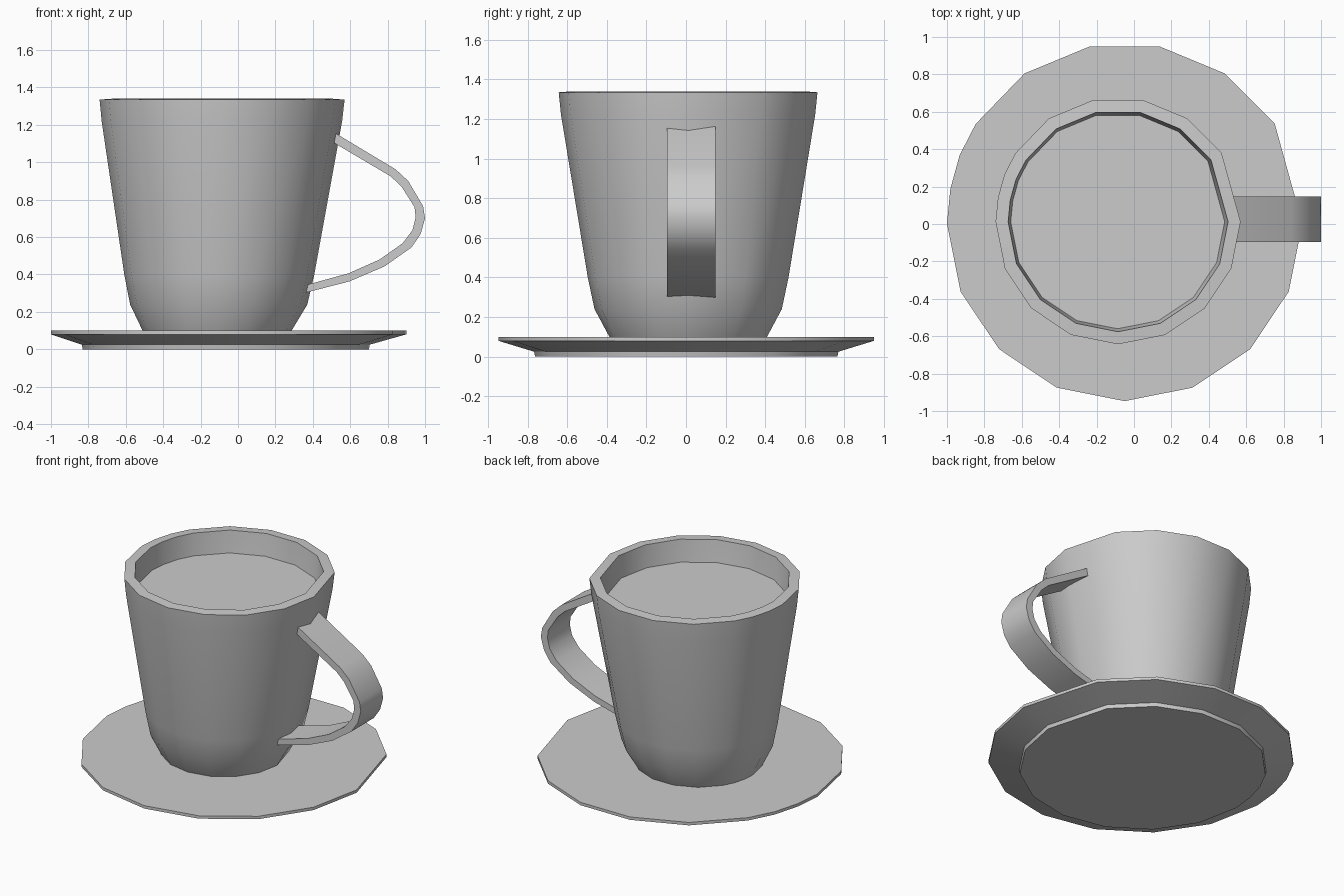
import bpy, bmesh, math

cube = bpy.data.objects.get("Cube")
if cube:
    bpy.data.objects.remove(cube, do_unlink=True)

grey = bpy.data.materials.new("plain grey")
grey.use_nodes = True
colour = (0.6, 0.6, 0.6, 1)
grey.diffuse_color = colour
grey.node_tree.nodes["Principled BSDF"].inputs["Base Color"].default_value = colour

# Uneven polygon shared by every round part: 22.5 degree steps, back half offset
STEP = 22.5
OUTLINE = [(0, 1.0)]
OUTLINE += [(STEP * (k + 1.5), 1.015) for k in range(5)]
OUTLINE += [(146.25, 1.008), (157.5, 1.005), (168.75, 1.0)]
OUTLINE += [(180 + STEP * k, 1.0) for k in range(8)]


def finish(name, bm, angle=32):
    bmesh.ops.recalc_face_normals(bm, faces=bm.faces[:])
    mesh = bpy.data.meshes.new(name)
    bm.to_mesh(mesh)
    bm.free()
    mesh.materials.append(grey)
    obj = bpy.data.objects.new(name, mesh)
    bpy.context.collection.objects.link(obj)
    bpy.ops.object.select_all(action="DESELECT")
    obj.select_set(True)
    bpy.context.view_layer.objects.active = obj
    bpy.ops.object.shade_smooth_by_angle(angle=math.radians(angle))
    return obj


def loft(name, rings, cy):
    """Skin (centre x, radius, z) rings and cap both ends."""
    bm = bmesh.new()
    loops = []
    for cx, radius, z in rings:
        loops.append([bm.verts.new((cx + radius * f * math.cos(math.radians(a)),
                                    cy + radius * f * math.sin(math.radians(a)), z))
                      for a, f in OUTLINE])
    n = len(OUTLINE)
    for low, high in zip(loops, loops[1:]):
        for i in range(n):
            j = (i + 1) % n
            bm.faces.new((low[i], low[j], high[j], high[i]))
    bm.faces.new(loops[0])
    bm.faces.new(loops[-1])
    return finish(name, bm)


# Saucer: foot ring, sloping underside, thin edge, flat top
loft("saucer", [(-0.065, 0.765, 0), (-0.065, 0.77, 0.025),
                (-0.05, 0.95, 0.08), (-0.05, 0.95, 0.1)], 0.003)

# Cup: tapered outer wall, flat rim, inner wall and floor
loft("cup", [(-0.112, 0.396, 0.095), (-0.103, 0.474, 0.24), (-0.1, 0.508, 0.4),
             (-0.086, 0.643, 1.22), (-0.085, 0.655, 1.335),
             (-0.085, 0.588, 1.34), (-0.087, 0.572, 1.19),
             (-0.1, 0.45, 0.4), (-0.11, 0.34, 0.15)], 0.012)

# Drink surface just below the rim
loft("drink", [(-0.087, 0.57, 1.17), (-0.087, 0.573, 1.19)], 0.012)

# Handle: flat strap, paired outer and inner edge points running top to bottom
outer = [(0.48, 1.18), (0.842, 0.963), (0.91, 0.9), (0.99, 0.765), (1.0, 0.7),
         (0.976, 0.615), (0.928, 0.545), (0.783, 0.443), (0.596, 0.363), (0.35, 0.3)]
inner = [(0.46, 1.135), (0.816, 0.925), (0.874, 0.87), (0.944, 0.76), (0.95, 0.706),
         (0.933, 0.637), (0.88, 0.567), (0.757, 0.48), (0.59, 0.406), (0.35, 0.34)]
bm = bmesh.new()
sections = []
for (ox, oz), (ix, iz) in zip(outer, inner):
    sections.append([bm.verts.new(p) for p in ((ox, -0.095, oz), (ox, 0.148, oz),
                                               (ix, 0.148, iz), (ix, -0.095, iz))])
for a, b in zip(sections, sections[1:]):
    for i in range(4):
        j = (i + 1) % 4
        bm.faces.new((a[i], a[j], b[j], b[i]))
bm.faces.new(sections[0])
bm.faces.new(sections[-1])
finish("handle", bm, 40)
